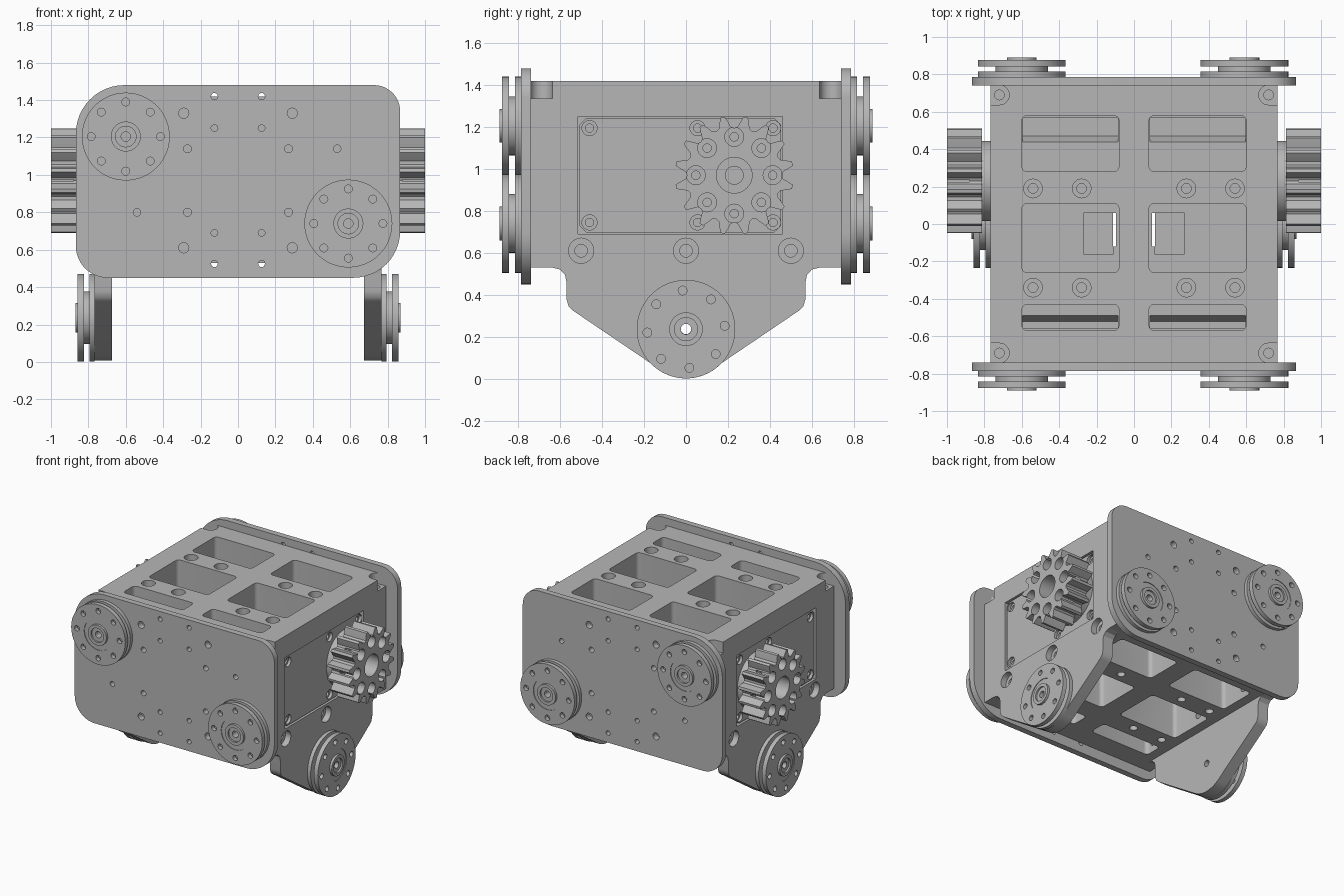
import bpy, bmesh
from math import sin, cos, pi, radians
from mathutils import Matrix

if "Cube" in bpy.data.objects:
    bpy.data.objects.remove(bpy.data.objects["Cube"])

GREY = (0.47, 0.47, 0.47, 1)
grey = bpy.data.materials.new("machined grey")
grey.use_nodes = True
grey.diffuse_color = GREY
grey.node_tree.nodes["Principled BSDF"].inputs["Base Color"].default_value = GREY


# Helpers
def arc(cx, cy, r, a0, a1, n):
    return [(cx + r * cos(radians(a0 + (a1 - a0) * i / n)),
             cy + r * sin(radians(a0 + (a1 - a0) * i / n))) for i in range(n + 1)]


def circle(cx, cy, r, n=24):
    return arc(cx, cy, r, 0, 360, n)[:-1]


def rect(x0, x1, y0, y1, radii=(0.03,) * 4, n=6):
    """Rounded rectangle; radii start at upper right, anticlockwise."""
    a, b, c, d = radii
    return (arc(x1 - a, y1 - a, a, 0, 90, n) + arc(x0 + b, y1 - b, b, 90, 180, n)
            + arc(x0 + c, y0 + c, c, 180, 270, n) + arc(x1 - d, y0 + d, d, 270, 360, n))


def box_pts(x0, x1, y0, y1):
    return [(x0, y0), (x1, y0), (x1, y1), (x0, y1)]


def prism(bm, pts, axis, a, b):
    place = {"x": lambda u, v, w: (w, u, v), "y": lambda u, v, w: (u, w, v),
             "z": lambda u, v, w: (u, v, w)}[axis]
    lo = [bm.verts.new(place(u, v, a)) for u, v in pts]
    hi = [bm.verts.new(place(u, v, b)) for u, v in pts]
    faces = [bm.faces.new(lo), bm.faces.new(hi)]
    for i in range(len(pts)):
        j = (i + 1) % len(pts)
        faces.append(bm.faces.new((lo[i], lo[j], hi[j], hi[i])))
    bmesh.ops.recalc_face_normals(bm, faces=faces)


def make(name, bm):
    me = bpy.data.meshes.new(name)
    bm.to_mesh(me)
    bm.free()
    ob = bpy.data.objects.new(name, me)
    bpy.context.collection.objects.link(ob)
    me.materials.append(grey)
    return ob


def cut(ob, bm):
    """Cut every solid in bm out of ob."""
    tool = make("cutter", bm)
    tool.hide_render = True
    mod = ob.modifiers.new("cut", "BOOLEAN")
    mod.operation, mod.solver, mod.object = "DIFFERENCE", "EXACT", tool
    mod.use_self = True
    graph = bpy.context.evaluated_depsgraph_get()
    me = bpy.data.meshes.new_from_object(ob.evaluated_get(graph))
    ob.modifiers.clear()
    ob.data = me
    bpy.data.objects.remove(tool)


def smooth(ob):
    bpy.ops.object.select_all(action="DESELECT")
    ob.select_set(True)
    bpy.context.view_layer.objects.active = ob
    bpy.ops.object.shade_smooth_by_angle(angle=radians(30))


SIDES = ((1, "left"), (-1, "right"))

# Main block
W, D, BOT, TOP = 0.767, 0.74, 0.53, 1.42
bm = bmesh.new()
prism(bm, box_pts(-W, W, -D, D), "z", BOT, TOP)
block = make("main_block", bm)

bm = bmesh.new()
for s, _ in SIDES:
    # pockets in the top and bottom
    for y0, y1 in ((0.28, 0.58), (-0.26, 0.11), (-0.57, -0.43)):
        x0, x1 = sorted((s * 0.08, s * 0.60))
        prism(bm, rect(x0, x1, y0, y1), "z", 1.05, TOP + 0.1)
        prism(bm, rect(x0, x1, y0, y1), "z", BOT - 0.1, 0.85)
    # stepped pocket floors and the centre slots
    x0, x1 = sorted((s * 0.085, s * 0.595))
    prism(bm, [(0.43, 1.07), (0.47, 0.98), (0.57, 0.98), (0.57, 1.07)], "x", x0, x1)
    prism(bm, [(-0.48, 1.07), (-0.52, 0.98), (-0.56, 0.98), (-0.56, 1.07)], "x", x0, x1)
    x0, x1 = sorted((s * 0.11, s * 0.27))
    prism(bm, box_pts(x0, x1, -0.16, 0.06), "z", 1.0, 1.07)
    x0, x1 = sorted((s * 0.095, s * 0.112))
    prism(bm, box_pts(x0, x1, -0.12, 0.06), "z", 0.8, 1.1)
    # counterbored bolt holes
    for x in (0.28, 0.54):
        for y in (0.19, -0.34):
            for z0, z1, r in ((1.36, TOP + 0.1, 0.05), (1.2, 1.4, 0.026),
                              (BOT - 0.1, 0.57, 0.03), (0.55, 0.7, 0.026)):
                prism(bm, circle(s * x, y, r), "z", z0, z1)
    # open corner notches
    for t in (1, -1):
        x0, x1 = sorted((s * 0.72, s * 0.9))
        y0, y1 = sorted((t * 0.637, t * 0.9))
        prism(bm, circle(s * 0.72, t * 0.69, 0.053), "z", 1.335, TOP + 0.1)
        prism(bm, box_pts(x0, x1, y0, y1), "z", 1.335, TOP + 0.1)
        prism(bm, circle(s * 0.72, t * 0.69, 0.026), "z", 1.2, 1.35)
    # side cover recess and lower side bolts
    prism(bm, box_pts(-0.515, 0.46, 0.69, 1.25), "x", s * 0.72, s * 0.9)
    for y in (-0.5, 0, 0.5):
        prism(bm, circle(y, 0.61, 0.06), "x", s * 0.72, s * 0.9)
        prism(bm, circle(y, 0.61, 0.03), "x", s * 0.6, s * 0.74)
cut(block, bm)
smooth(block)

# Front and back plates, rounder beside the rollers
for s, name in ((-1, "front_plate"), (1, "back_plate")):
    bm = bmesh.new()
    prism(bm, rect(-0.867, 0.867, 0.45, 1.48, (0.14, 0.26, 0.17, 0.25), 12),
          "y", s * D, s * 0.787)
    plate = make(name, bm)
    bm = bmesh.new()
    holes = [(0.53, 1.14, 0.02), (-0.54, 0.80, 0.02)]
    for x in (1, -1):
        holes += [(x * 0.29, z, 0.027) for z in (1.33, 0.61)]
        holes += [(x * 0.27, z, 0.021) for z in (1.14, 0.80)]
        holes += [(x * 0.126, z, 0.018) for z in (1.42, 1.25, 0.69, 0.525)]
    for x, z, r in holes:
        prism(bm, circle(x, z, r, 16), "y", s * 0.7, s * 0.85)
    cut(plate, bm)
    smooth(plate)


# Double-flanged rollers
PROFILE = [(0.025, 0), (0.235, 0), (0.235, 0.028), (0.14, 0.028), (0.14, 0.056),
           (0.235, 0.056), (0.235, 0.09), (0.122, 0.09), (0.122, 0.085), (0.08, 0.085),
           (0.08, 0.103), (0.055, 0.103), (0.055, 0.09), (0.025, 0.09)]


def roller(name, loc, turn):
    bm = bmesh.new()
    n = 48
    rings = [[bm.verts.new((r * cos(2 * pi * i / n), r * sin(2 * pi * i / n), z))
              for r, z in PROFILE] for i in range(n)]
    for i in range(n):
        a, b = rings[i], rings[(i + 1) % n]
        for k in range(len(PROFILE)):
            m = (k + 1) % len(PROFILE)
            bm.faces.new((a[k], b[k], b[m], a[m]))
    bmesh.ops.recalc_face_normals(bm, faces=bm.faces)
    ob = make(name, bm)
    bm = bmesh.new()
    for i in range(8):
        a = i * pi / 4
        prism(bm, circle(0.185 * cos(a), 0.185 * sin(a), 0.021, 16), "z", 0.045, 0.15)
    cut(ob, bm)
    ob.data.transform(Matrix.Translation(loc) @ turn)
    smooth(ob)


for s, name in ((-1, "front"), (1, "back")):
    turn = Matrix.Rotation(-s * pi / 2, 4, "X")
    roller(name + "_upper_roller", (-0.6, s * 0.787, 1.205), turn)
    roller(name + "_lower_roller", (0.59, s * 0.787, 0.74), turn)

for s, side in SIDES:
    # Hanging bracket and its roller
    half = [(0.64, BOT), (0.60, 0.52), (0.577, 0.495), (0.57, 0.46), (0.57, 0.38),
            (0.56, 0.345), (0.54, 0.325)] + arc(0, 0.237, 0.23, -56, -90, 8)
    bm = bmesh.new()
    prism(bm, half + [(-y, z) for y, z in half[-2::-1]], "x", s * 0.675, s * W)
    bracket = make(side + "_bracket", bm)
    bm = bmesh.new()
    prism(bm, circle(0, 0.237, 0.025), "x", s * 0.6, s * 0.9)
    cut(bracket, bm)
    smooth(bracket)
    roller(side + "_bracket_roller", (s * W, 0, 0.236),
           Matrix.Rotation(s * pi / 2, 4, "Y") @ Matrix.Rotation(radians(5), 4, "Z"))

    # Side cover with clipped corners and screw holes
    bm = bmesh.new()
    prism(bm, rect(-0.507, 0.452, 0.698, 1.242, (0.03,) * 4, 1), "x", s * 0.72, s * 0.757)
    cover = make(side + "_side_cover", bm)
    bm = bmesh.new()
    for y in (-0.46, 0.055, 0.415):
        for z in (0.745, 1.195):
            prism(bm, circle(y, z, 0.036), "x", s * 0.735, s * 0.9)
            prism(bm, circle(y, z, 0.02), "x", s * 0.7, s * 0.74)
    cut(cover, bm)
    smooth(cover)

    # Drive sprocket with hub
    gy, gz, teeth = 0.23, 0.97, 16
    bm = bmesh.new()
    prism(bm, circle(gy, gz, 0.215, 48), "x", s * 0.75, s * 0.815)
    hub = make(side + "_sprocket_hub", bm)
    smooth(hub)
    outline = []
    for i in range(teeth):
        for step, r in ((-0.5, 0.225), (-0.32, 0.232), (-0.2, 0.258), (-0.09, 0.283),
                        (0.09, 0.283), (0.2, 0.258), (0.32, 0.232)):
            a = 2 * pi * (i + 0.5 + step) / teeth
            outline.append((gy + r * cos(a), gz + r * sin(a)))
    bm = bmesh.new()
    prism(bm, outline, "x", s * 0.812, s)
    sprocket = make(side + "_sprocket", bm)
    bm = bmesh.new()
    prism(bm, circle(gy, gz, 0.085, 32), "x", s * 0.85, s * 1.1)
    for i in range(8):
        a = i * pi / 4
        y, z = gy + 0.183 * cos(a), gz + 0.183 * sin(a)
        prism(bm, circle(y, z, 0.045), "x", s * 0.88, s * 1.1)
        prism(bm, circle(y, z, 0.02), "x", s * 0.83, s * 0.9)
    cut(sprocket, bm)
    smooth(sprocket)
    # shaft end inside the sprocket bore
    bm = bmesh.new()
    prism(bm, circle(gy, gz, 0.045), "x", s * 0.8, s * 0.9)
    smooth(make(side + "_drive_shaft", bm))
